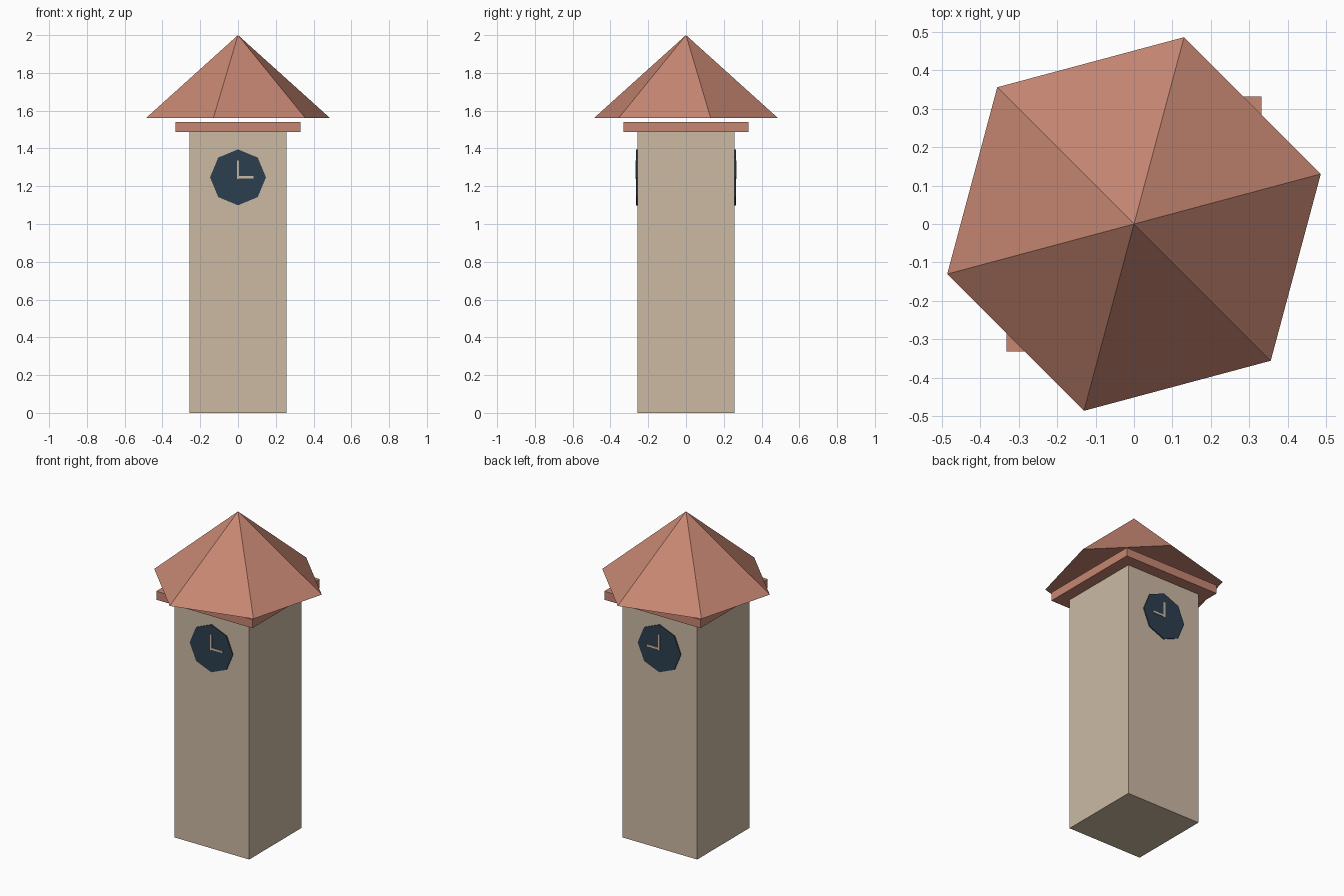
import bpy
from math import radians

if "Cube" in bpy.data.objects:
    bpy.data.objects.remove(bpy.data.objects["Cube"])


def lin(c):
    c /= 255
    return c / 12.92 if c <= 0.04045 else ((c + 0.055) / 1.055) ** 2.4


def material(name, r, g, b):
    m = bpy.data.materials.new(name)
    m.diffuse_color = (lin(r), lin(g), lin(b), 1)
    m.use_nodes = True
    m.node_tree.nodes["Principled BSDF"].inputs["Base Color"].default_value = m.diffuse_color
    return m


STONE = material("stone", 204, 186, 164)
TILE = material("tile", 198, 134, 114)
NAVY = material("navy", 44, 62, 78)


def finish(name, mat):
    ob = bpy.context.object
    ob.name = name
    ob.data.materials.append(mat)
    return ob


def box(name, mat, lo, hi):
    bpy.ops.mesh.primitive_cube_add(size=1, location=[(a + b) / 2 for a, b in zip(lo, hi)])
    bpy.context.object.scale = [b - a for a, b in zip(lo, hi)]
    bpy.ops.object.transform_apply(location=False, rotation=False, scale=True)
    return finish(name, mat)


# Tower shaft and cornice slab
box("tower", STONE, (-0.258, -0.258, 0), (0.258, 0.258, 1.488))
box("cornice", TILE, (-0.331, -0.331, 1.488), (0.331, 0.331, 1.541))

# Six-sided roof, one corner 15 degrees from +x
bpy.ops.mesh.primitive_cone_add(vertices=6, radius1=0.503, radius2=0, depth=0.438,
                                location=(0, 0, 1.781), rotation=(0, 0, radians(-15)))
finish("roof", TILE)

# Octagonal clock faces with two hands, mirrored front and back
CZ = 1.247
for side, s in (("front", -1), ("back", 1)):
    bpy.ops.mesh.primitive_cylinder_add(vertices=8, radius=0.148, depth=0.012,
                                        location=(0, s * 0.258, CZ), rotation=(radians(90), 0, 0))
    finish(side + "_clock_face", NAVY)
    y0, y1 = sorted((s * 0.26, s * 0.268))
    box(side + "_minute_hand", STONE, (-0.006, y0, CZ - 0.01), (0.006, y1, CZ + 0.089))
    box(side + "_hour_hand", STONE, (-0.004, y0, CZ - 0.006), (0.081, y1, CZ + 0.006))
